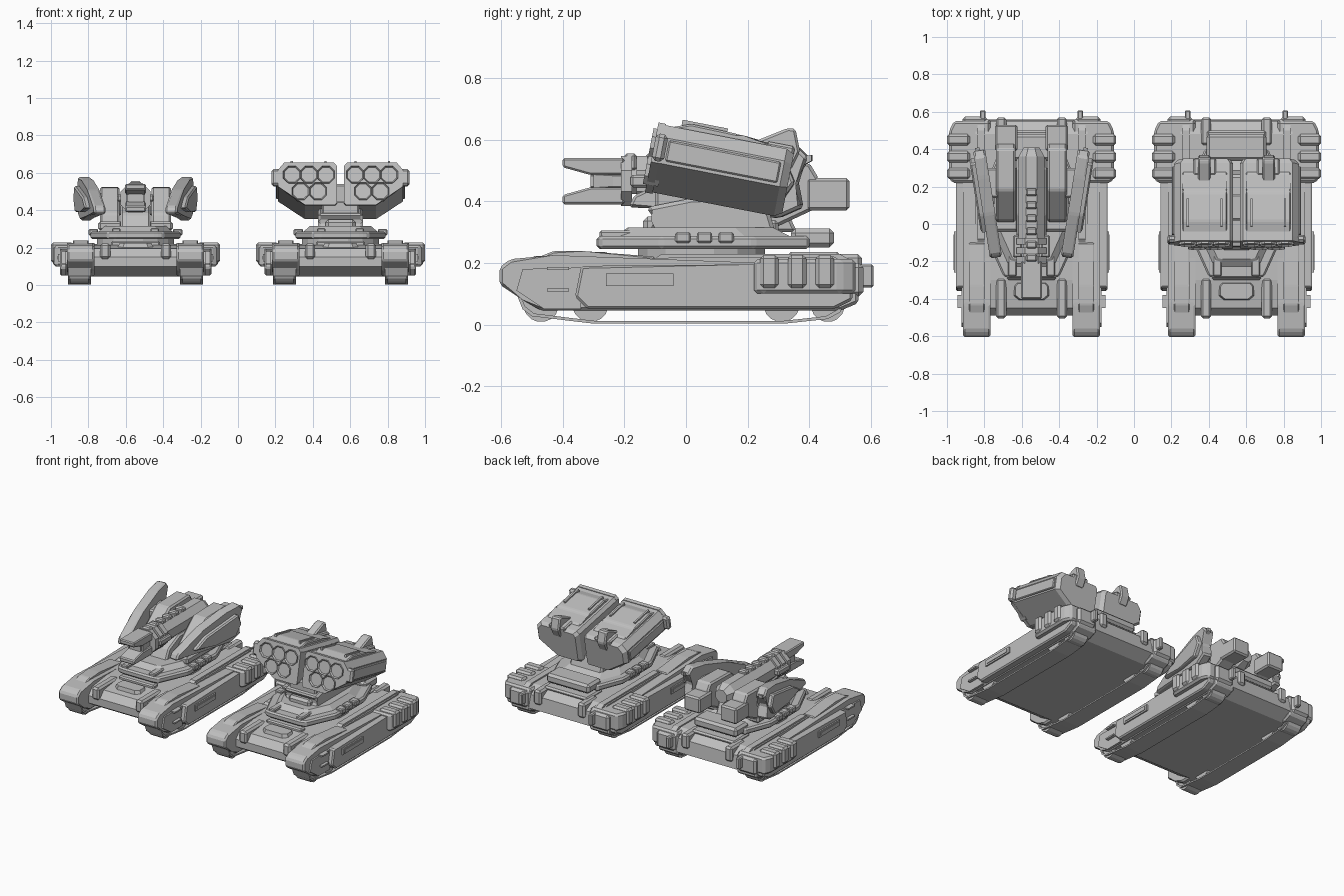
import bpy, bmesh, math
from mathutils import Matrix, Vector

cube = bpy.data.objects.get("Cube")
if cube:
    bpy.data.objects.remove(cube, do_unlink=True)

grey = bpy.data.materials.new("armour_grey")
grey.use_nodes = True
grey.diffuse_color = (0.52, 0.52, 0.52, 1)
grey.node_tree.nodes["Principled BSDF"].inputs["Base Color"].default_value = (0.52, 0.52, 0.52, 1)

AXES = {"x": lambda a, b, t: (t, a, b), "y": lambda a, b, t: (a, t, b), "z": lambda a, b, t: (a, b, t)}
tank_x = 0.0


def finish(name, bm, bevel=0.0, side=1, matrix=None):
    """Bevel, tilt, mirror and place a mesh on the current vehicle."""
    if bevel:
        bmesh.ops.bevel(bm, geom=bm.edges[:], offset=bevel, segments=1, affect="EDGES", clamp_overlap=True)
    if matrix:
        bm.transform(matrix)
    for v in bm.verts:
        v.co.x = v.co.x * side + tank_x
    bmesh.ops.recalc_face_normals(bm, faces=bm.faces[:])
    mesh = bpy.data.meshes.new(name)
    bm.to_mesh(mesh)
    bm.free()
    mesh.materials.append(grey)
    obj = bpy.data.objects.new(name, mesh)
    bpy.context.collection.objects.link(obj)
    return obj


def prism(name, points, start, end, axis="x", taper=1.0, **kw):
    """Extrude a flat profile along an axis, optionally shrinking the end."""
    bm = bmesh.new()
    place = AXES[axis]
    ca = sum(p[0] for p in points) / len(points)
    cb = sum(p[1] for p in points) / len(points)
    low = [bm.verts.new(place(a, b, start)) for a, b in points]
    high = [bm.verts.new(place(ca + (a - ca) * taper, cb + (b - cb) * taper, end)) for a, b in points]
    bm.faces.new(low)
    bm.faces.new(high)
    for i in range(len(low)):
        j = (i + 1) % len(low)
        bm.faces.new((low[i], low[j], high[j], high[i]))
    return finish(name, bm, **kw)


def box(name, xs, ys, zs, **kw):
    (a, b), (c, d) = xs, ys
    return prism(name, [(a, c), (b, c), (b, d), (a, d)], zs[0], zs[1], "z", **kw)


def ring(radius, sides, ca=0.0, cb=0.0):
    step = math.tau / sides
    return [(ca + radius * math.cos((i + 0.5) * step), cb + radius * math.sin((i + 0.5) * step)) for i in range(sides)]


def mirrored(half):
    return half + [(-a, b) for a, b in reversed(half)]


def build_hull():
    # Central body
    body = [(-.49, .1), (-.49, .15), (-.45, .195), (-.3, .215), (.48, .22), (.55, .18), (.56, .09), (.48, .045), (-.4, .045)]
    prism("hull_body", body, -.3, .3)
    hatch = mirrored([(.07, -.41), (.1, -.385), (.1, -.33), (.085, -.31)])
    prism("hood_hatch", hatch, .19, .225, "z", .85)
    box("front_plate", (-.13, .13), (-.3, -.25), (.2, .235), bevel=.008)
    prism("turret_ring", ring(.21, 16, 0, .05), .2, .255, "z")
    box("engine_deck", (-.16, .16), (.33, .5), (.21, .235), bevel=.01)
    for s in (-1, 1):
        # Thin track belt around the wheels
        path = [(-.55, .1), (-.53, .05), (-.5, .027), (-.36, .01), (-.3, .003), (.32, .003), (.46, .018), (.5, .04), (.52, .1)]
        belt = path + [(y * .985, z + .009) for y, z in reversed(path)]
        prism("track_belt", belt, .237, .36, side=s)
        for y, r in ((-.47, .058), (-.31, .06), (.31, .06), (.46, .055)):
            prism("road_wheel", ring(r, 16, y, r + .008), .25, .35, side=s)
        # Track guard with pointed nose
        guard = [(-.605, .13), (-.605, .185), (-.57, .212), (-.43, .225), (.24, .2), (.56, .2), (.56, .07), (.5, .045), (-.47, .045), (-.53, .08)]
        prism("track_guard", guard, .22, .365, bevel=.01, side=s)
        prism("guard_ridge", [(-.5, .21), (-.43, .238), (-.33, .238), (-.1, .22), (-.1, .19), (-.5, .19)], .25, .335, bevel=.006, side=s)
        prism("guard_rail", [(-.12, .2), (-.08, .228), (.5, .228), (.55, .2)], .25, .29, side=s)
        skirt = [(-.36, .09), (-.34, .19), (.22, .195), (.5, .195), (.54, .17), (.54, .08), (.48, .05), (-.32, .05)]
        prism("side_skirt", skirt, .35, .405, bevel=.008, side=s)
        prism("skirt_nose", [(-.55, .11), (-.53, .18), (-.34, .185), (-.34, .05), (-.46, .05)], .34, .375, side=s)
        box("skirt_panel", (.4, .414), (-.26, -.04), (.125, .165), side=s)
        box("skirt_panel_inset", (.41, .418), (-.245, -.055), (.135, .155), side=s)
        for z in (.107, .177):
            box("skirt_tab", (.36, .395), (-.45, -.38), (z, z + .01), side=s)
        # Rear fender with stowage boxes
        fender = [(.22, .22), (.425, .22), (.44, .25), (.44, .5), (.415, .55), (.22, .55)]
        prism("rear_fender", fender, .1, .212, "z", bevel=.012, side=s)
        for y in (.25, .34, .43):
            box("stowage_box", (.33, .452), (y - .01, y + .05), (.118, .226), bevel=.012, side=s)
        box("rear_guard", (.235, .37), (.52, .575), (.09, .2), bevel=.015, side=s)
        box("tail_post", (.245, .275), (.5, .608), (.12, .195), bevel=.006, side=s)
        box("front_bracket", (.135, .19), (-.505, -.29), (.14, .222), bevel=.012, side=s)
        box("rear_bracket", (.135, .19), (.42, .57), (.13, .228), bevel=.012, side=s)


def build_turret_base():
    plan = mirrored([(.11, -.29), (.15, -.28), (.24, -.08), (.24, .22), (.17, .4)])
    prism("turret_skirt", plan, .245, .287, "z", bevel=.01)
    prism("turret_cap", [(x * .85, y * .85 + .01) for x, y in plan], .28, .315, "z", .8)
    box("turret_bustle", (-.16, .16), (.34, .48), (.25, .312), bevel=.015)
    for s in (-1, 1):
        for y in (-.01, .06, .13):
            box("turret_lug", (.2, .25), (y - .025, y + .025), (.265, .3), bevel=.006, side=s)
        box("turret_strut", (.08, .125), (-.28, -.1), (.28, .305), bevel=.006, side=s)


def build_launcher():
    # Pedestal and cross bar
    prism("launcher_pedestal", [(-.12, .3), (-.1, .34), (-.13, .38), (.02, .41), (.26, .4), (.29, .3)], -.12, .12, bevel=.012)
    box("pedestal_front", (-.08, .08), (-.14, -.05), (.28, .35), bevel=.015)
    box("launcher_yoke", (-.1, .1), (-.1, .16), (.36, .45), bevel=.01)
    box("launcher_axle", (-.05, .05), (.02, .16), (.42, .54), bevel=.01)
    tilt = Matrix.Translation(Vector((0, .11, .5))) @ Matrix.Rotation(math.radians(-11), 4, "X")
    for s in (-1, 1):
        # Pod shell
        place = dict(side=s, matrix=tilt)
        shell = [(.018, -.1), (.03, -.112), (.19, -.112), (.335, -.015), (.335, .07), (.3, .11), (.035, .11), (.018, .09)]
        prism("pod_shell", shell, -.21, .2, "y", **place)
        prism("pod_rear", shell, .2, .225, "y", .88, **place)
        prism("pod_front_frame", [(x, z * 1.04) for x, z in shell], -.225, -.2, "y", **place)
        prism("pod_top_plate", [(-.2, .1), (-.12, .13), (.03, .127), (.05, .12), (.14, .118), (.16, .1)], .05, .29, bevel=.006, **place)
        box("pod_side_panel", (.33, .345), (-.18, .19), (-.005, .064), bevel=.005, **place)
        box("pod_side_lug", (.32, .37), (-.225, -.185), (-.01, .08), bevel=.012, **place)
        for x in (.08, .26):
            box("pod_roof_rail", (x - .006, x + .006), (-.15, .0), (.12, .138), **place)
        # Tail fin and hinge
        prism("pod_fin", [(.2, .585), (.33, .637), (.355, .635), (.37, .56), (.34, .5), (.24, .54)], .14, .205, bevel=.008, side=s)
        box("pod_fin_base", (.11, .23), (.13, .225), (.09, .122), bevel=.008, **place)
        # Missile tubes in two rows
        for x, z in ((.078, .047), (.169, .047), (.26, .047), (.12, -.044), (.213, -.044)):
            bm = bmesh.new()
            bmesh.ops.create_cone(bm, cap_ends=True, segments=8, radius1=.05, radius2=.05, depth=.05,
                                  matrix=Matrix.Translation(Vector((x, -.212, z))) @ Matrix.Rotation(math.pi / 2, 4, "X")
                                  @ Matrix.Rotation(math.pi / 8, 4, "Z"))
            face = [min(bm.faces, key=lambda f: f.calc_center_median().y)]
            bmesh.ops.inset_region(bm, faces=face, thickness=.007)
            bmesh.ops.translate(bm, verts=face[0].verts[:], vec=(0, .01, 0))
            finish("missile_tube", bm, **place)


def build_gun():
    # Gun cradle and barrel
    prism("gun_cradle", [(-.1, .3), (-.06, .38), (.05, .43), (.3, .43), (.36, .3)], -.08, .08, bevel=.01)
    prism("gun_breech", ring(.075, 8, 0, .465), -.1, .36, "y")
    prism("breech_cap", ring(.075, 8, 0, .465), .36, .41, "y", .6)
    prism("gun_barrel", ring(.045, 8, 0, .465), -.31, -.08, "y")
    for y in (-.21, -.16, -.11):
        prism("barrel_collar", ring(.088, 8, 0, .465), y, y + .035, "y")
    prism("muzzle_hub", ring(.055, 8, 0, .465), -.3, -.23, "y", .8)
    for s in (-1, 1):
        prong = [(-.4, .465 + s * .075), (-.4, .465 + s * .045), (-.31, .465 + s * .02), (-.2, .465 + s * .02), (-.2, .465 + s * .075)]
        prism("muzzle_prong", prong, -.055, .055, bevel=.006)
        box("barrel_fin", (.05, .1), (-.18, -.06), (.445, .485), bevel=.008, side=s)
    for i in range(6):
        y = -.2 + i * .07
        box("barrel_ridge", (-.03, .03), (y, y + .04), (.5, .555), bevel=.008)
    for s in (-1, 1):
        # Support columns and rear heads
        column = [(0, .3), (.02, .38), (.18, .52), (.4, .525), (.43, .475), (.43, .38), (.28, .31)]
        prism("gun_column", column, .085, .19, bevel=.01, side=s)
        box("column_head", (.075, .195), (.39, .53), (.37, .475), bevel=.01, side=s)
        box("column_foot", (.07, .2), (-.04, .3), (.29, .34), bevel=.012, side=s)
        box("wing_mount", (.17, .25), (.14, .3), (.4, .49), bevel=.01, side=s)
        # Tapered armour wings, toed in towards the barrel
        toe = Matrix.Translation(Vector((.265, .25, 0))) @ Matrix.Rotation(math.radians(-9), 4, "Z")
        wing = [(-.44, .38), (-.42, .42), (-.2, .51), (.0, .56), (.11, .58), (.15, .54), (.1, .46), (.13, .38), (.05, .345), (-.2, .37)]
        prism("armour_wing", wing, -.04, .025, bevel=.01, side=s, matrix=toe)
        band = [(-.3, .41), (-.2, .47), (.08, .53), (.11, .46), (.06, .39), (-.12, .39)]
        prism("wing_band", band, .015, .052, bevel=.008, side=s, matrix=toe)
        prism("wing_spike", [(.06, .53), (.16, .55), (.16, .53), (.08, .49)], -.012, .012, side=s, matrix=toe)


for tank_x, build_weapon in ((-.548, build_gun), (.548, build_launcher)):
    build_hull()
    build_turret_base()
    build_weapon()
